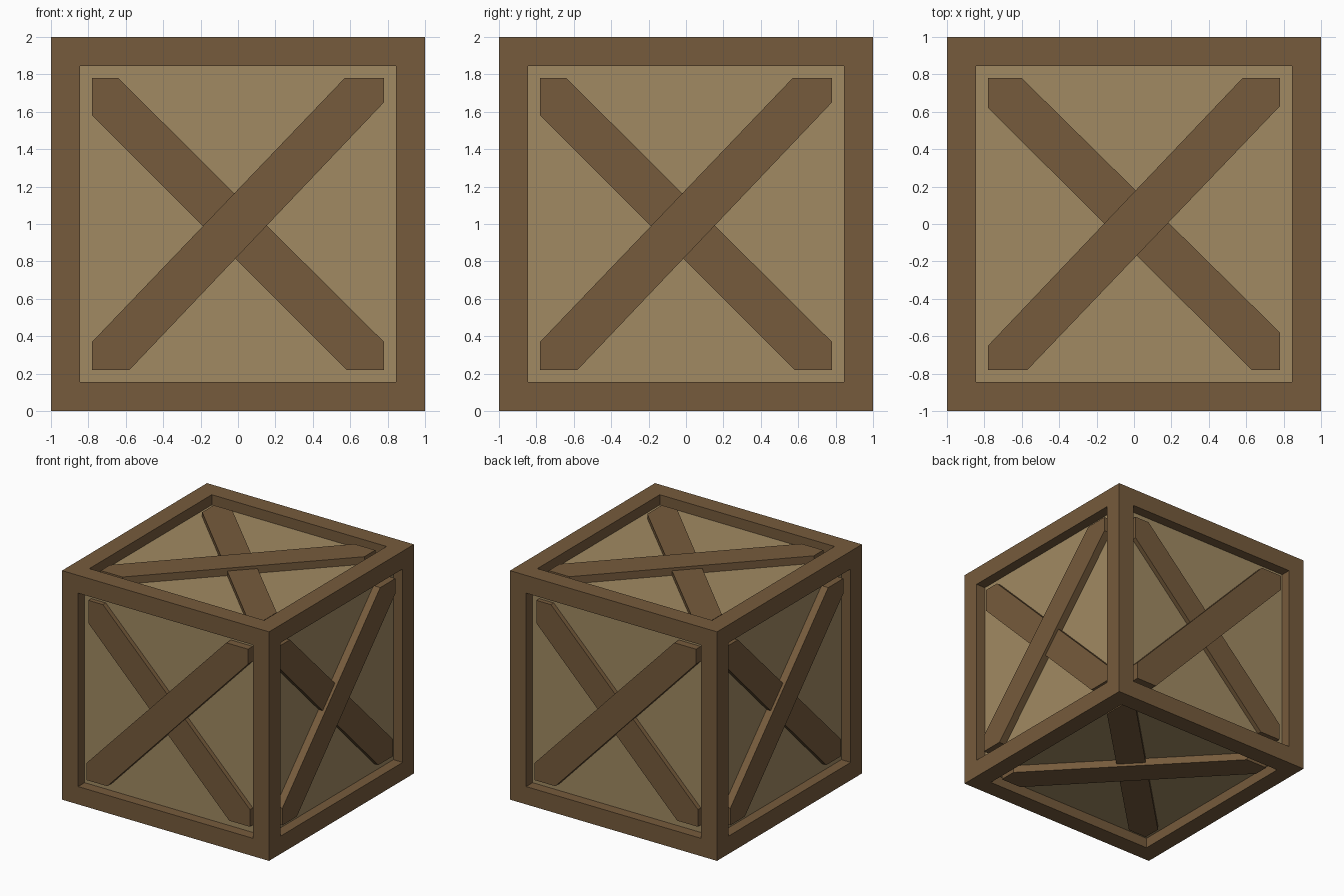
import bpy, bmesh
from math import radians
from mathutils import Matrix, Vector

if "Cube" in bpy.data.objects:
    bpy.data.objects.remove(bpy.data.objects["Cube"])


def material(name, rgb):
    lin = [((c / 255 + 0.055) / 1.055) ** 2.4 for c in rgb]
    m = bpy.data.materials.new(name)
    m.diffuse_color = (*lin, 1)
    m.use_nodes = True
    m.node_tree.nodes["Principled BSDF"].inputs["Base Color"].default_value = m.diffuse_color
    return m


dark_wood = material("dark wood", (118, 91, 60))
pale_wood = material("pale wood", (161, 138, 98))

OPEN = 0.78      # half size of the panel openings
RECESS = 0.09    # depth of the panels


def finish(bm, name, mats):
    me = bpy.data.meshes.new(name)
    bm.to_mesh(me)
    bm.free()
    for m in mats:
        me.materials.append(m)
    ob = bpy.data.objects.new(name, me)
    bpy.context.collection.objects.link(ob)
    return ob


# Crate body: cube with every side inset and sunk; sunk faces are the pale panels
bm = bmesh.new()
bmesh.ops.create_cube(bm, size=2, matrix=Matrix.Translation((0, 0, 1)))
sides = bm.faces[:]
bmesh.ops.inset_individual(bm, faces=sides, thickness=1 - OPEN)
panels = bmesh.ops.extrude_discrete_faces(bm, faces=sides)["faces"]
for f in panels:
    f.normal_update()
    shift = f.normal * -RECESS
    f.material_index = 1
    for v in f.verts:
        v.co += shift
finish(bm, "crate_frame", [dark_wood, pale_wood])


# Diagonal brace: corner-clipped outline raised from the panel
def brace(name, outline, depth, mat):
    bm = bmesh.new()
    face = bm.faces.new([bm.verts.new((u, v, 1 - RECESS - 0.01)) for u, v in outline])
    top = bmesh.ops.extrude_face_region(bm, geom=[face])["geom"]
    for v in top:
        if isinstance(v, bmesh.types.BMVert):
            v.co.z = 1 - depth
    bmesh.ops.recalc_face_normals(bm, faces=bm.faces[:])
    bm.transform(mat)
    finish(bm, name, [dark_wood])


def rising(a, b, c, d):   # lower-left to upper-right
    s = OPEN
    return [(-s, -s), (a, -s), (s, b), (s, s), (c, s), (-s, d)]


def falling(a, b, c, d):  # upper-left to lower-right
    s = OPEN
    return [(-s, a), (b, -s), (s, -s), (s, c), (d, s), (-s, s)]


side_pair = rising(-0.58, 0.65, 0.57, -0.63), falling(0.58, 0.58, -0.63, -0.64)
cap_pair = rising(-0.57, 0.63, 0.58, -0.65), falling(0.62, 0.63, -0.58, -0.60)

lift = Matrix.Translation((0, 0, 1))
places = [("top", cap_pair, lift),
          ("bottom", cap_pair, lift @ Matrix.Rotation(radians(180), 4, 'X'))]
for i, side in enumerate(("front", "right", "back", "left")):
    turn = Matrix.Rotation(radians(90 * i), 4, 'Z') @ Matrix.Rotation(radians(90), 4, 'X')
    places.append((side, side_pair, lift @ turn))

for side, (outer, inner), mat in places:
    brace(side + "_outer_brace", outer, 0.025, mat)
    brace(side + "_inner_brace", inner, 0.05, mat)
